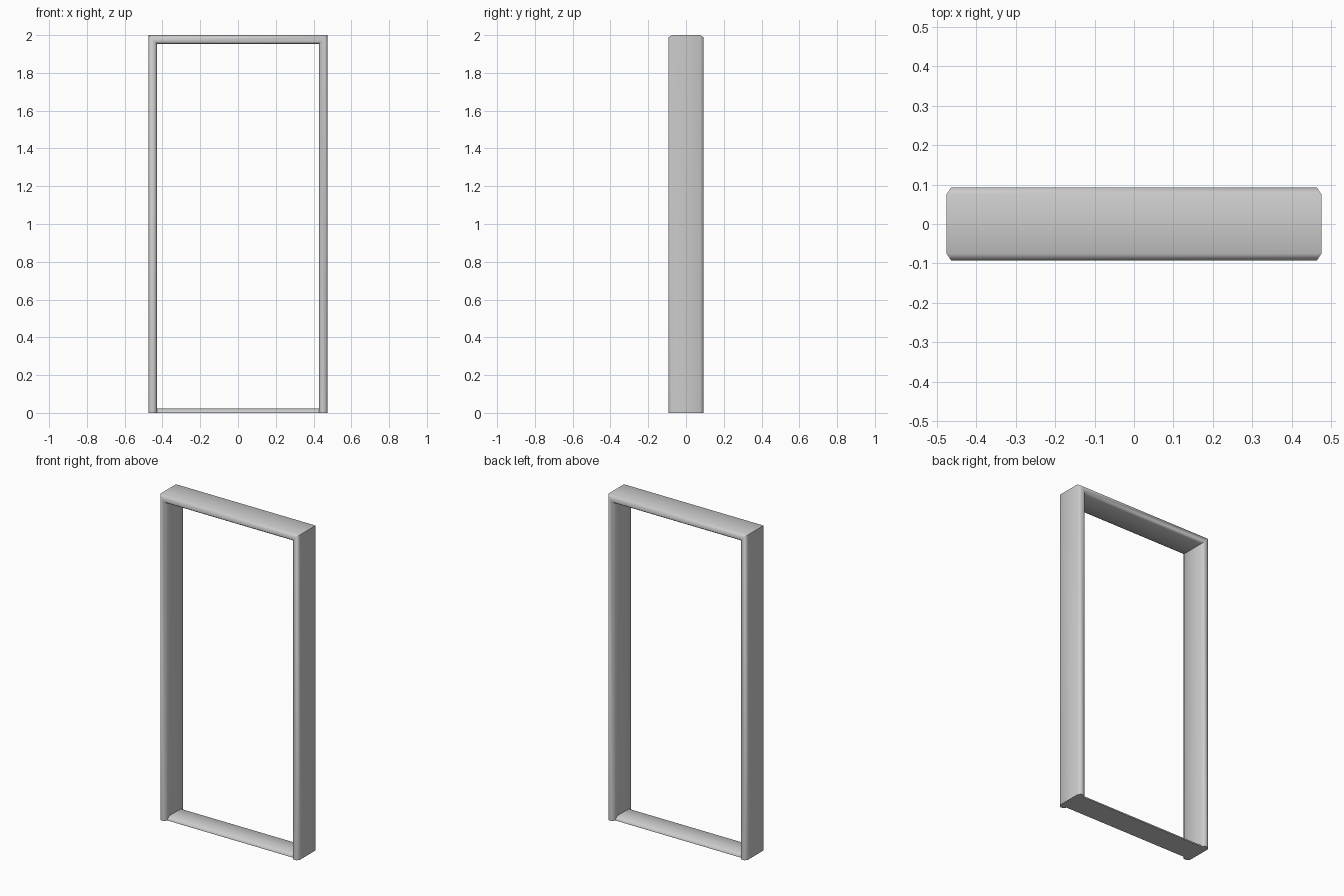
import bpy, bmesh

if "Cube" in bpy.data.objects:
    bpy.data.objects.remove(bpy.data.objects["Cube"])

W, D, H = 0.475, 0.093, 2.0   # outer half width, half depth, height
T = 0.047                     # member thickness
CI, CD = 0.012, 0.018         # chamfer inward / along depth


def make(name, rings):
    # Skin a list of equal closed rings and cap both ends
    bm = bmesh.new()
    vs = [[bm.verts.new(p) for p in r] for r in rings]
    n = len(vs[0])
    for a, b in zip(vs, vs[1:]):
        for i in range(n):
            j = (i + 1) % n
            bm.faces.new((a[i], a[j], b[j], b[i]))
    bm.faces.new(vs[0])
    bm.faces.new(vs[-1])
    bmesh.ops.recalc_face_normals(bm, faces=bm.faces)
    me = bpy.data.meshes.new(name)
    bm.to_mesh(me)
    bm.free()
    ob = bpy.data.objects.new(name, me)
    bpy.context.collection.objects.link(ob)
    bpy.ops.object.select_all(action='DESELECT')
    ob.select_set(True)
    bpy.context.view_layer.objects.active = ob
    bpy.ops.object.shade_smooth_by_angle(angle=1.05)
    return ob


# Section as (inset from outer edge, depth), chamfered on all corners
def section(t, d, ci, cd):
    half = [(0, d - cd), (ci, d), (t - ci, d), (t, d - cd)]
    return half + [(i, -y) for i, y in reversed(half)]


# Mitred jambs and head as one sweep
sec = section(T, D, CI, CD)
make("door_frame", [
    [(-W + i, y, 0) for i, y in sec],
    [(-W + i, y, H - i) for i, y in sec],
    [(W - i, y, H - i) for i, y in sec],
    [(W - i, y, 0) for i, y in sec],
])

# Low threshold between the jambs, with sloped edges
S = W - T + 0.003
sill = [(-0.075, 0), (-0.075, 0.008), (-0.055, 0.022),
        (0.055, 0.022), (0.075, 0.008), (0.075, 0)]
make("threshold", [[(x, y, z) for y, z in sill] for x in (-S, S)])
